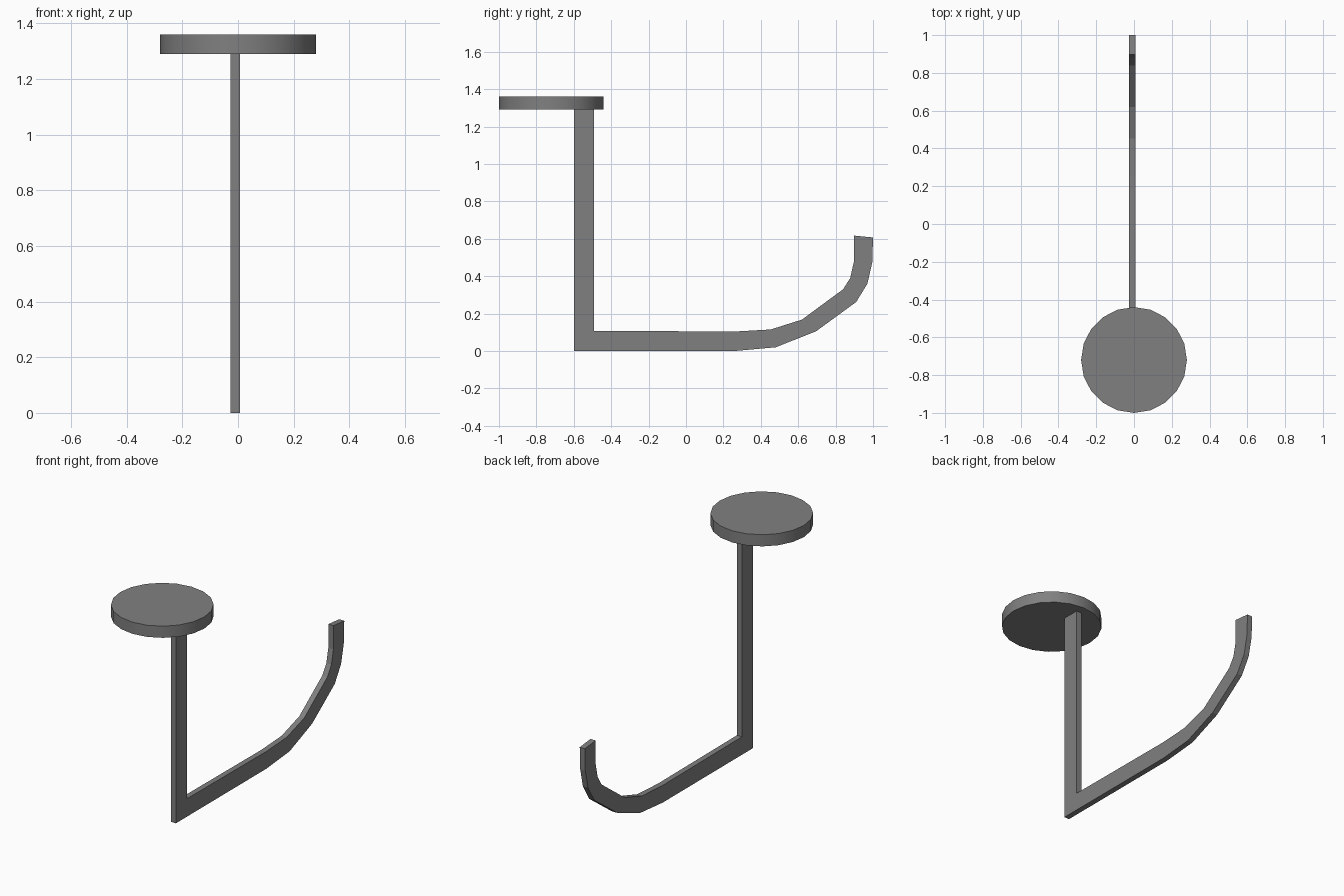
import bpy
import bmesh
from math import radians

cube = bpy.data.objects.get("Cube")
if cube:
    bpy.data.objects.remove(cube, do_unlink=True)

# One dull grey finish for everything
grey = bpy.data.materials.new("dull grey")
grey.use_nodes = True
colour = (0.216, 0.216, 0.216, 1)
grey.diffuse_color = colour
grey.node_tree.nodes["Principled BSDF"].inputs["Base Color"].default_value = colour


def finish(bm, name):
    bmesh.ops.recalc_face_normals(bm, faces=bm.faces)
    mesh = bpy.data.meshes.new(name)
    bm.to_mesh(mesh)
    bm.free()
    mesh.materials.append(grey)
    obj = bpy.data.objects.new(name, mesh)
    bpy.context.collection.objects.link(obj)
    return obj


# Hook bar: flat strip, outer edge then inner edge as (y, z)
x_right, x_left = -0.027, 0.007
outer = [(-0.6, 1.29), (-0.6, 0), (0.26, 0), (0.48, 0.02), (0.695, 0.105),
         (0.91, 0.262), (0.97, 0.36), (0.996, 0.475), (1.0, 0.607)]
inner = [(-0.493, 1.29), (-0.493, 0.108), (0.257, 0.104), (0.453, 0.115), (0.62, 0.168),
         (0.84, 0.33), (0.878, 0.39), (0.897, 0.475), (0.897, 0.617)]
bm = bmesh.new()
rails = [[bm.verts.new((x_right, y, z)) for y, z in edge] for edge in (outer, inner)]
strip = [bm.faces.new((rails[0][i], rails[0][i + 1], rails[1][i + 1], rails[1][i]))
         for i in range(len(outer) - 1)]
solid = bmesh.ops.extrude_face_region(bm, geom=strip, use_keep_orig=True)
moved = [g for g in solid["geom"] if isinstance(g, bmesh.types.BMVert)]
bmesh.ops.translate(bm, verts=moved, vec=(x_left - x_right, 0, 0))
finish(bm, "hook_bar")

# Round mounting disc on top of the upright
bpy.ops.mesh.primitive_cylinder_add(vertices=20, radius=0.28, depth=0.07,
                                    location=(0, -0.72, 1.325))
disc = bpy.context.object
disc.name = "mounting_disc"
disc.data.materials.append(grey)
bpy.ops.object.shade_smooth_by_angle(angle=radians(30))
